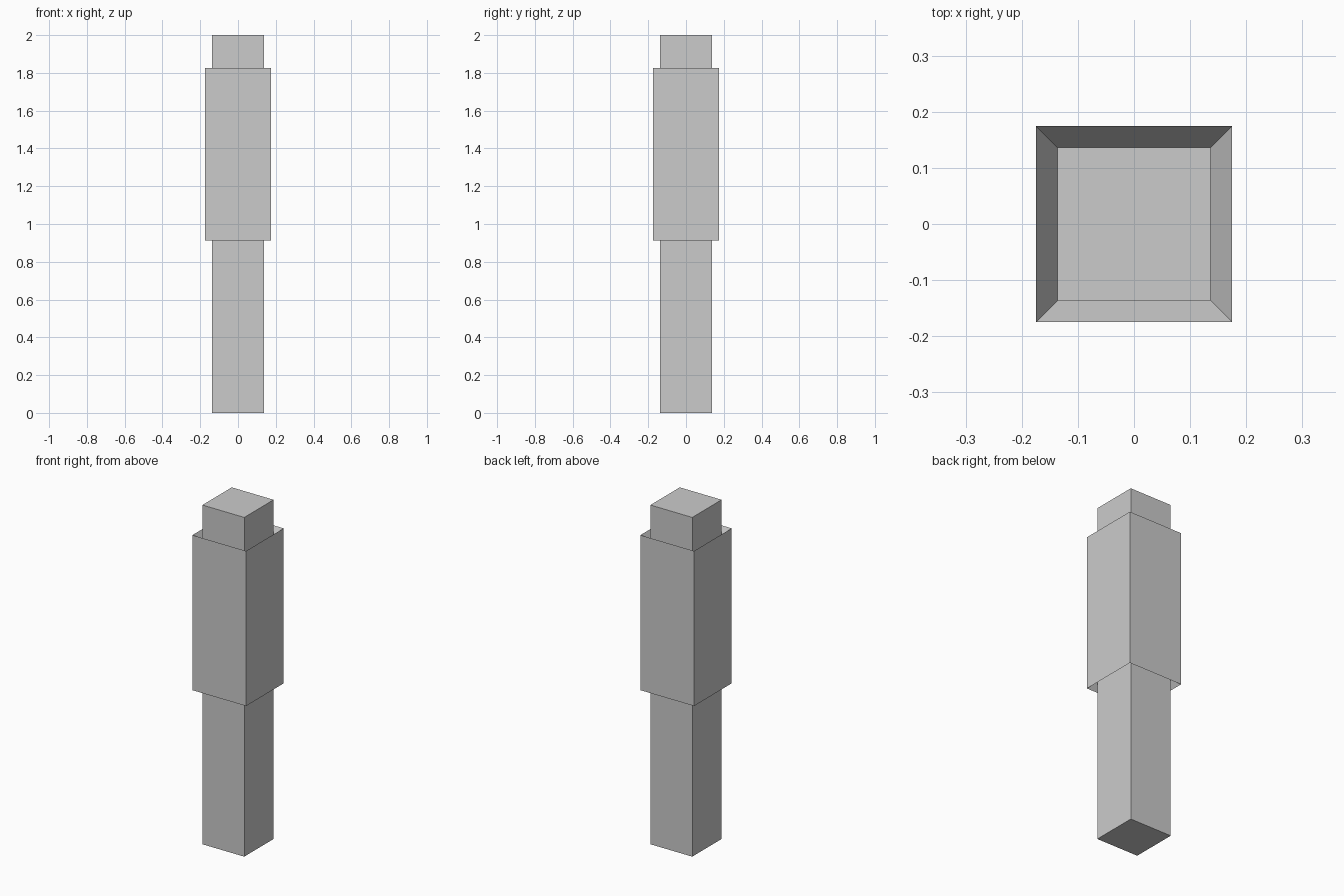
import bpy, bmesh

if "Cube" in bpy.data.objects:
    bpy.data.objects.remove(bpy.data.objects["Cube"])

INNER, OUTER = 0.1365, 0.175      # half widths of shaft and sleeve
Z_LOW, Z_HIGH, RECESS = 0.913, 1.827, 0.065

# Square profile from bottom to top: (half width, z); sleeve ends dish inward
profile = [
    (INNER, 0.0),
    (INNER, Z_LOW + RECESS),
    (OUTER, Z_LOW),
    (OUTER, Z_HIGH),
    (INNER, Z_HIGH - RECESS),
    (INNER, 2.0),
]


def square_loft(name, rings):
    bm = bmesh.new()
    loops = [[bm.verts.new((sx * h, sy * h, z))
              for sx, sy in ((-1, -1), (1, -1), (1, 1), (-1, 1))]
             for h, z in rings]
    for a, b in zip(loops, loops[1:]):
        for i in range(4):
            j = (i + 1) % 4
            bm.faces.new((a[i], a[j], b[j], b[i]))
    bm.faces.new(loops[0][::-1])
    bm.faces.new(loops[-1])
    bmesh.ops.recalc_face_normals(bm, faces=bm.faces[:])
    mesh = bpy.data.meshes.new(name)
    bm.to_mesh(mesh)
    bm.free()
    obj = bpy.data.objects.new(name, mesh)
    bpy.context.collection.objects.link(obj)
    return obj


# Post with its wider grip sleeve
square_loft("sleeved_post", profile)
